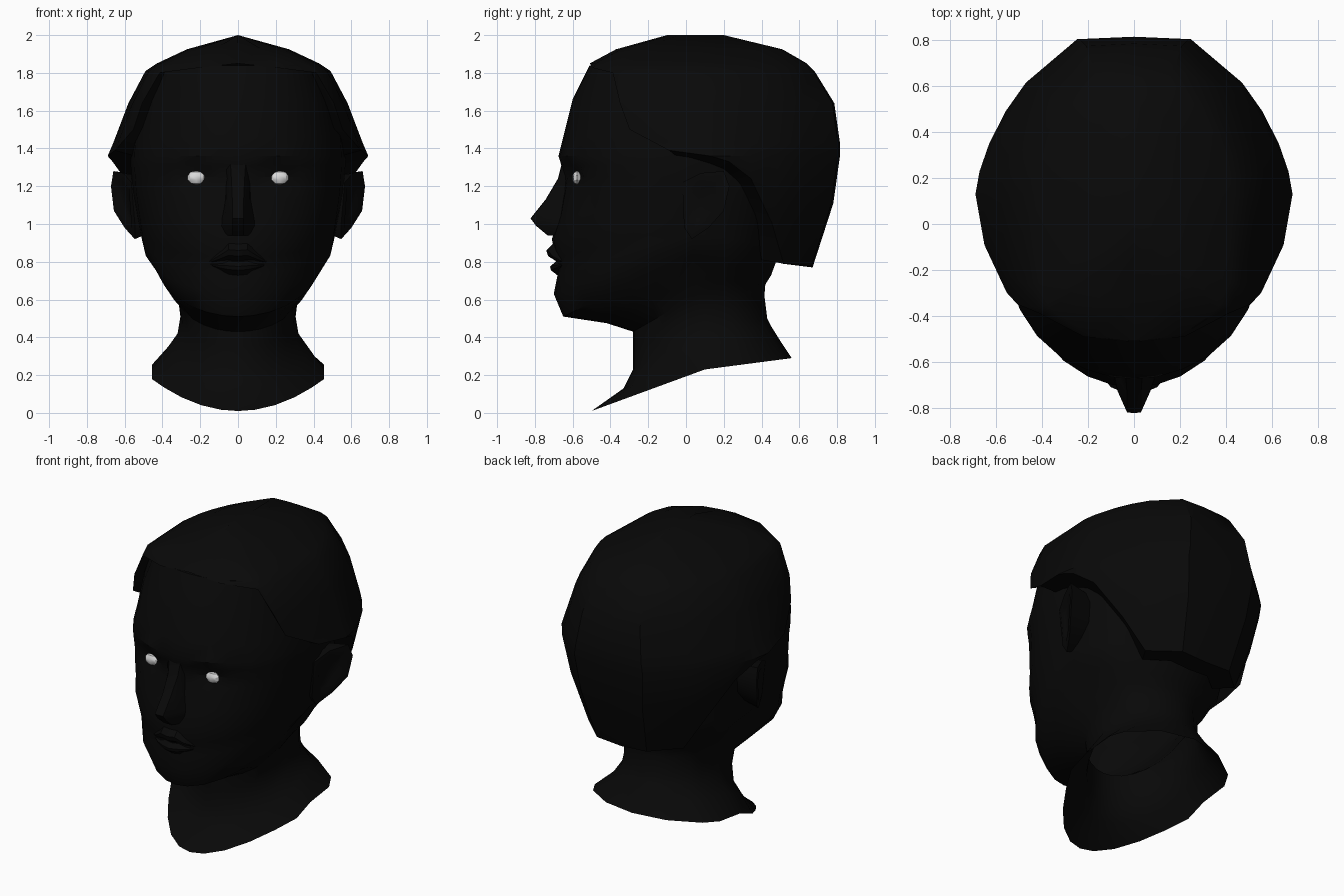
import bpy, bmesh, math

if "Cube" in bpy.data.objects:
    bpy.data.objects.remove(bpy.data.objects["Cube"])

def material(name, v):
    m = bpy.data.materials.new(name)
    m.diffuse_color = (v, v, v, 1)
    m.use_nodes = True
    m.node_tree.nodes["Principled BSDF"].inputs["Base Color"].default_value = m.diffuse_color
    return m

BLACK = material("matte_black", 0.0025)
WHITE = material("eye_white", 0.7)

def finish(name, bm, mat, smooth=35):
    bmesh.ops.remove_doubles(bm, verts=bm.verts, dist=0.0005)
    bmesh.ops.recalc_face_normals(bm, faces=bm.faces)
    me = bpy.data.meshes.new(name)
    bm.to_mesh(me)
    bm.free()
    me.materials.append(mat)
    ob = bpy.data.objects.new(name, me)
    bpy.context.collection.objects.link(ob)
    bpy.ops.object.select_all(action='DESELECT')
    ob.select_set(True)
    bpy.context.view_layer.objects.active = ob
    bpy.ops.object.shade_smooth_by_angle(angle=math.radians(smooth))

def skin(bm, rows, closed=False):
    """Join rows of points with quads, skipping collapsed ones."""
    vr = [[bm.verts.new(p) for p in row] for row in rows]
    n = len(vr[0])
    for a, b in zip(vr, vr[1:]):
        for i in range(n if closed else n - 1):
            j = (i + 1) % n
            if (a[i].co - b[i].co).length + (a[j].co - b[j].co).length > 1e-4:
                bm.faces.new((a[i], a[j], b[j], b[i]))
    return vr

def mirror_row(half):
    """Half row from the centre line to +x, extended to -x."""
    return [(-x, y, z) for x, y, z in half[:0:-1]] + list(half)

def both_sides(columns):
    """Azimuths 0 (front) to 180 (back) continued round the other side."""
    return columns + [360 - t for t in columns[-2:0:-1]]

def lerp_table(table, v):
    for a, b in zip(table, table[1:]):
        if v <= b[0]:
            f = max(0, (v - a[0]) / (b[0] - a[0]))
            return [p + (q - p) * f for p, q in zip(a[1:], b[1:])]
    return list(table[-1][1:])

# Neck: tilted rings (front y, front z, half width, side y, side z, back y, back z)
NECK = [(-.50, .01, .52, .10, .23, .56, .29), (-.33, .13, .37, .10, .35, .50, .38),
        (-.28, .23, .32, .10, .42, .45, .46), (-.28, .35, .305, .10, .51, .43, .50),
        (-.28, .43, .32, .07, .63, .415, .62), (-.42, .475, .385, .05, .71, .42, .68)]
# Face: front profile (y, z) and the fullness by height (z, half width, back y, squareness)
FACE = [(-.65, .51), (-.70, .63), (-.68, .73), (-.69, .82), (-.71, .92), (-.67, 1.04),
        (-.655, 1.13), (-.65, 1.19), (-.65, 1.25), (-.66, 1.31), (-.675, 1.36),
        (-.65, 1.46), (-.60, 1.66), (-.51, 1.84)]
FULL = [(.51, .45, .45, 1), (.63, .505, .48, 1), (.92, .535, .54, .85), (1.13, .555, .58, .75),
        (1.33, .57, .62, .75), (1.46, .56, .62, .85), (1.66, .51, .60, .75), (1.84, .43, .40, .5)]

def face_ring(y, z):
    w, by, p = lerp_table(FULL, z)
    drop = max(0, 1.19 - z)  # the jaw rises toward the ears
    return y, z, w, .03, z + drop * .485, by, z + drop * .32, p

RINGS = [r + (1 if i else 2,) for i, r in enumerate(NECK)] + [face_ring(*f) for f in FACE]
head_cols = both_sides([0, 10, 22, 35, 48, 61, 75, 90, 115, 130, 155, 180])

def head_point(ring, deg):
    fy, fz, w, sy, sz, by, bz, p = ring
    t = math.radians(deg)
    c, x = math.cos(t), w * math.sin(t)
    if p == 2:  # squared-off shoulders of the collar
        x = max(-.455, min(.455, x))
    ey, ez, k = (fy, fz, c ** p) if c > 0 else (by, bz, -c)
    y, z = sy + (ey - sy) * k, sz + (ez - sz) * k
    # Eye sockets
    if y < 0:
        y += .05 * math.exp(-((abs(x) - .21) / .1) ** 2 - ((z - 1.245) / .07) ** 2)
    return x, y, z

bm = bmesh.new()
rows = skin(bm, [[head_point(r, t) for t in head_cols] for r in RINGS], True)
bm.faces.new(rows[-1])
finish("head_and_neck", bm, BLACK)

# Hair cap: dome (z, front y, back y, half width, squareness) trimmed by a hairline (azimuth, z)
DOME = [(.77, -.40, .67, .50, 1), (1.11, -.5, .78, .62, 1), (1.36, -.60, .815, .69, 1),
        (1.43, -.62, .815, .66, .85), (1.64, -.60, .785, .58, .58), (1.81, -.53, .68, .49, .4),
        (1.85, -.51, .64, .43, .4), (1.925, -.37, .51, .27, .5), (2.0, -.10, .20, 0, 1)]
HAIRLINE = [(0, 1.85), (57, 1.80), (61, 1.5), (74, 1.39), (90, 1.36),
            (103, 1.33), (114, 1.24), (137, .79), (180, .77)]
hair_cols = both_sides([0, 28, 57, 61, 74, 90, 103, 114, 126, 137, 159, 180])

def hair_point(deg, z):
    fy, by, w, p = lerp_table(DOME, z)
    t = math.radians(deg)
    c, mid = math.cos(t), .13 if z < 1.9 else (fy + by) / 2
    if c > 0:
        y = mid - (mid - fy) * c ** p
    else:  # flattened back
        y = mid + (by - mid) * min(1, 1.08 * (-c) ** 1.35)
    return w * math.sin(t), y, z

def hair_edge(deg):
    return lerp_table(HAIRLINE, min(deg, 360 - deg))[0]

edge = [hair_point(t, hair_edge(t)) for t in hair_cols]
rim = [(x * .78, .1 + (y - .1) * .72, z + (-.04 if 1.2 < z < 1.45 else .02)) for x, y, z in edge]
bm = bmesh.new()
skin(bm, [rim] + [[hair_point(t, max(d[0], hair_edge(t))) for t in hair_cols]
                  for d in DOME], True)
finish("hair", bm, BLACK)

# Nose: sections (z, ridge y, ridge half width, base y, base half width)
NOSE = [(1.32, -.655, .04, -.60, .09), (1.24, -.675, .035, -.58, .07),
        (1.13, -.74, .03, -.60, .075), (1.03, -.82, .03, -.64, .09),
        (.99, -.79, .03, -.64, .10), (.94, -.73, .03, -.64, .08)]
bm = bmesh.new()
skin(bm, [mirror_row([(0, y - .003, z), (w, y, z),
                      ((w + bw) / 2 + .01, (y + by) / 2, z), (bw, by, z)])
          for z, y, w, by, bw in NOSE])
finish("nose", bm, BLACK)

# Lips: profiles (y, z) on the centre line, tapering to the mouth corners
def lip(name, profile):
    bm = bmesh.new()
    skin(bm, [mirror_row([(0, y, z), (.05, y + .008, z + .004),
                          (.10, y + .03, .79 + (z - .79) * .6),
                          (.165, -.64, .79 + (z - .79) * .05)]) for y, z in profile])
    finish(name, bm, BLACK)

lip("upper_lip", [(-.69, .91), (-.74, .86), (-.73, .83), (-.69, .805)])
lip("lower_lip", [(-.69, .80), (-.72, .775), (-.715, .755), (-.67, .72)])

# Ears: tilted outline (y, z) with a sunken middle
EAR = [(-.02, 1.22), (.08, 1.27), (.20, 1.28), (.23, 1.20),
       (.20, 1.07), (.12, .98), (.03, .92), (-.01, .98)]

def ear_loop(side, scale, dx, root=False):
    out = []
    for y, z in EAR:
        y, z = .09 + (y - .09) * scale, 1.11 + (z - 1.11) * scale
        x = .565 + .43 * (y + .02) - .25 * max(0, 1.08 - z) + dx
        out.append((side * (.48 if root else x), y, z))
    return out

for side, label in ((1, "right"), (-1, "left")):
    bm = bmesh.new()
    rows = skin(bm, [ear_loop(side, .85, 0, True), ear_loop(side, 1, 0),
                     ear_loop(side, .72, 0), ear_loop(side, .5, -.02)], True)
    bm.faces.new(rows[-1])
    finish(label + "_ear", bm, BLACK)

    # Eyes
    bm = bmesh.new()
    bmesh.ops.create_uvsphere(bm, u_segments=8, v_segments=5, radius=1)
    for v in bm.verts:
        v.co = (side * .22 + v.co.x * .05, -.577 + v.co.y * .026, 1.245 + v.co.z * .037)
    finish(label + "_eye", bm, WHITE)
